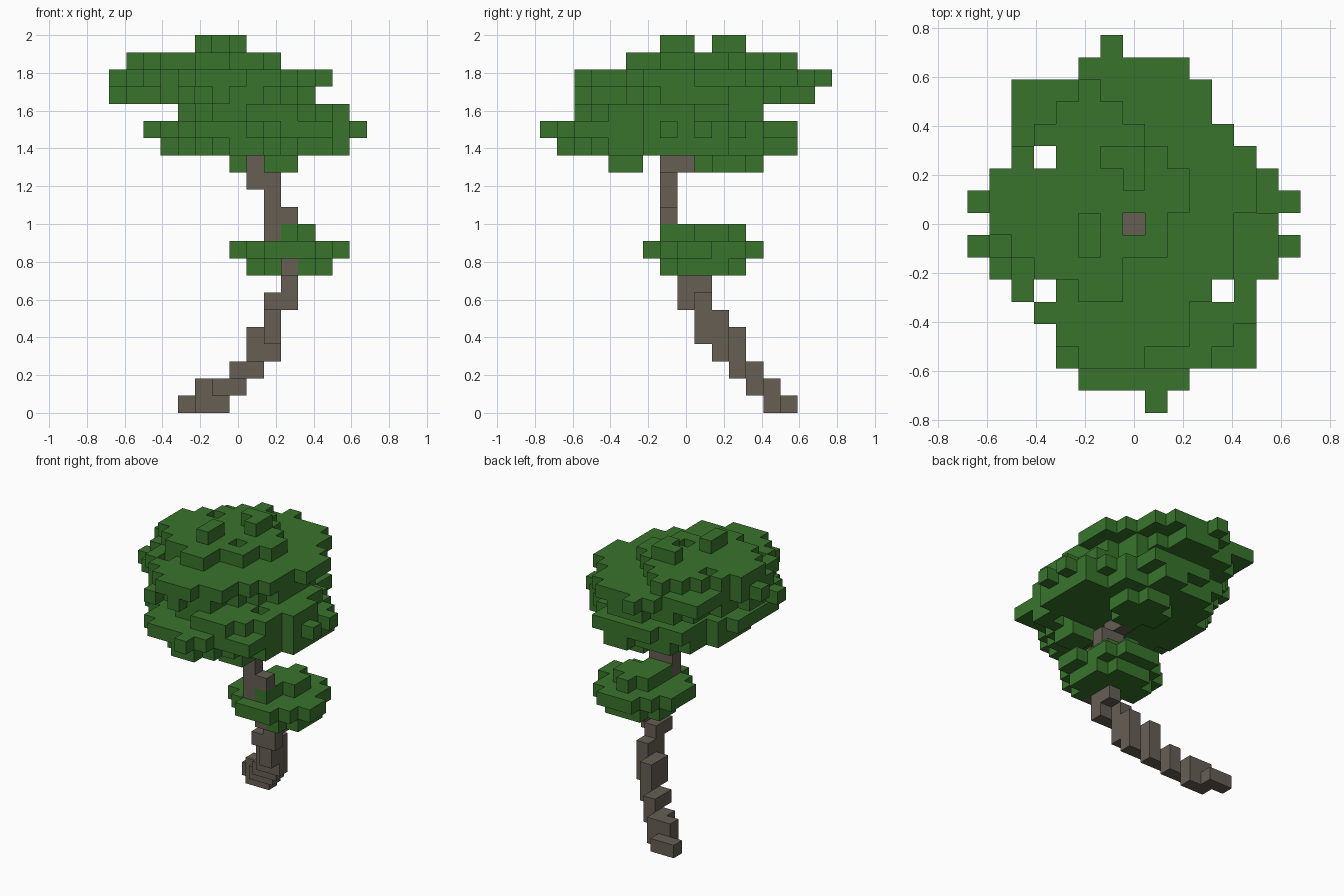
import bpy
import bmesh
import random
from mathutils import Vector

cube = bpy.data.objects.get("Cube")
if cube:
    bpy.data.objects.remove(cube, do_unlink=True)

random.seed(4)
SIZE = 2 / 22                       # edge of one block
ORIGIN = Vector((-7.5, -8.5, 0))    # grid corner, in blocks
STEP = {"R": (1, 0), "L": (-1, 0), "F": (0, -1), "B": (0, 1)}


def material(name, colour):
    mat = bpy.data.materials.new(name)
    mat.use_nodes = True
    mat.diffuse_color = (*colour, 1)
    mat.node_tree.nodes["Principled BSDF"].inputs["Base Color"].default_value = (*colour, 1)
    return mat


def leaf_layer(layer, x0, x1, y0, y1, ragged=0.13, power=2):
    """Blocks of one oval leaf layer with a ragged rim; its four tips always stay."""
    cx, cy = (x0 + x1) / 2, (y0 + y1) / 2
    rx, ry = (x1 - x0) / 2 + 0.25, (y1 - y0) / 2 + 0.25
    cells = set()
    for x in range(x0, x1 + 1):
        for y in range(y0, y1 + 1):
            dx, dy = abs(x - cx), abs(y - cy)
            tip = (x in (x0, x1) and dy < 1) or (y in (y0, y1) and dx < 1)
            reach = (dx / rx) ** power + (dy / ry) ** power
            if tip or reach <= 1 + random.uniform(-ragged, ragged):
                cells.add((x, y, layer))
    return cells


def build_blocks(name, cells, solid, mat):
    """Mesh of the block faces that are not buried against another block."""
    bm = bmesh.new()
    for cell in sorted(cells):
        for axis in range(3):
            for sign in (-1, 1):
                near = list(cell)
                near[axis] += sign
                if tuple(near) in solid:
                    continue
                normal, u = Vector((0, 0, 0)), Vector((0, 0, 0))
                normal[axis] = sign / 2
                u[(axis + 1) % 3] = 0.5
                v = normal.cross(u) * 2
                mid = Vector(cell) + Vector((0.5, 0.5, 0.5)) + ORIGIN + normal
                corners = (mid - u - v, mid + u - v, mid + u + v, mid - u + v)
                bm.faces.new([bm.verts.new(c * SIZE) for c in corners])
    bmesh.ops.remove_doubles(bm, verts=bm.verts, dist=SIZE / 100)
    mesh = bpy.data.meshes.new(name)
    bm.to_mesh(mesh)
    bm.free()
    mesh.materials.append(mat)
    obj = bpy.data.objects.new(name, mesh)
    bpy.context.collection.objects.link(obj)


# Leaning trunk: start block and sideways steps for each layer going up
trunk = set()
walk = [(4, 14, "RFR"), (5, 13, "RFR"), (7, 12, "FR"), (8, 11, "FR"),
        (8, 11, "FRF"), (9, 10, "F"), (9, 9, "FR"), (10, 9, "F"),
        (10, 8, "F"), (10, 7, ""), (9, 7, ""), (10, 7, "L"), (9, 7, ""),
        (9, 7, "L"), (8, 7, "B"), (8, 8, ""), (8, 8, "L"), (7, 8, ""), (7, 8, "")]
for layer, (x, y, moves) in enumerate(walk):
    trunk.add((x, y, layer))
    for move in moves:
        x, y = x + STEP[move][0], y + STEP[move][1]
        trunk.add((x, y, layer))

# Outline of the crown from above: first and last block of each row
rows = [(8, 8), (5, 9), (4, 12), (4, 12), (3, 12), (2, 12), (1, 13), (0, 14),
        (1, 13), (0, 14), (1, 13), (2, 12), (2, 11), (2, 10), (2, 10), (5, 9), (6, 6)]
gaps = {(3, 11), (3, 5), (11, 5)}
outline = {(x, y) for y, (a, b) in enumerate(rows) for x in range(a, b + 1)} - gaps

# Lower and upper crown, two offset domes widest in the middle
crown = (leaf_layer(15, 3, 13, 1, 14, 0.25, 1.7) | leaf_layer(16, 2, 14, 0, 14)
         | leaf_layer(17, 4, 13, 2, 12, 0.25, 1.6)
         | leaf_layer(18, 1, 11, 2, 15, 0.2, 1.7)
         | leaf_layer(19, 0, 12, 2, 16, 0.15, 1.6)
         | leaf_layer(20, 1, 9, 5, 14, 0.2, 1.4))
crown = {c for c in crown if c[:2] in outline}

# Rim blocks fill whatever the domes leave open inside the outline
covered = {c[:2] for c in crown}
for x, y in outline - covered:
    upper = (x - 6) ** 2 + (y - 9) ** 2 < (x - 8) ** 2 + (y - 7) ** 2
    upper_layer = 18 if x < 6 else 19
    crown.add((x, y, upper_layer if upper else 16))

# Tufts above and below the crown, resting on whole blocks
top_tufts = [(5, 7), (5, 8), (6, 11), (7, 11), (7, 10)]
crown |= {(x, y, z) for x, y in top_tufts for z in (20, 21)}
crown |= {(x, y, z) for x in (9, 10) for y in (4, 5) for z in (14, 15)}
crown |= leaf_layer(14, 7, 10, 9, 12) | {(4, 2, 16), (10, 14, 19)}

# The trunk ends in an open shaft at the top of the crown
crown -= trunk | {(7, 8, z) for z in (19, 20)}

# Small leaf clump on the trunk
clump = (leaf_layer(8, 8, 12, 7, 11, 0.25) | leaf_layer(9, 7, 13, 6, 12)
         | leaf_layer(10, 9, 11, 7, 11, 0.25)
         | {(11, 7, 8), (10, 7, 10), (10, 6, 9)}) - trunk

solid = trunk | crown | clump
leaf_green = material("leaf green", (0.040, 0.175, 0.025))
bark_brown = material("bark brown", (0.133, 0.113, 0.088))
build_blocks("trunk", trunk, solid, bark_brown)
build_blocks("crown_leaves", crown, solid, leaf_green)
build_blocks("lower_leaf_clump", clump, solid, leaf_green)
